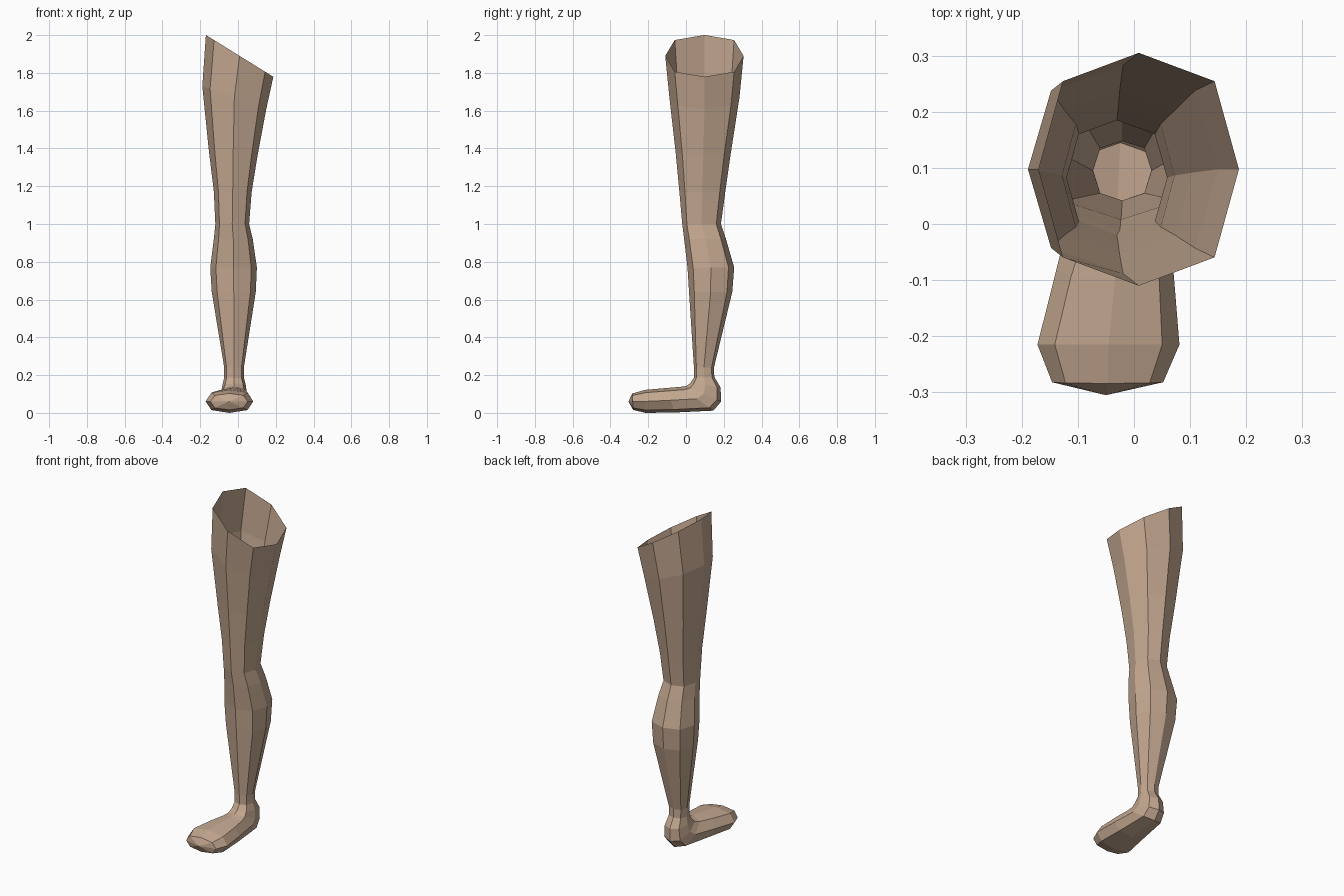
import bpy, bmesh, math
from mathutils import Vector

SIDES = 8
# Rings from thigh to toe: front (y, z), back (y, z), left x, right x
RINGS = [
    (-0.11, 1.89, 0.305, 1.89, -0.17, 0.187),   # thigh opening
    (-0.088, 1.67, 0.283, 1.67, -0.189, 0.150),
    (-0.055, 1.38, 0.238, 1.38, -0.155, 0.104),
    (-0.035, 1.17, 0.208, 1.17, -0.128, 0.072),
    (-0.02, 1.00, 0.185, 1.00, -0.120, 0.059),  # knee
    (-0.01, 0.92, 0.212, 0.92, -0.128, 0.078),
    (0.008, 0.77, 0.255, 0.77, -0.147, 0.100),  # calf
    (0.016, 0.64, 0.245, 0.64, -0.139, 0.094),
    (0.042, 0.24, 0.148, 0.24, -0.073, 0.031),  # ankle
    (0.042, 0.185, 0.150, 0.19, -0.073, 0.031),
    (0.02, 0.155, 0.183, 0.135, -0.083, 0.042),
    (0.00, 0.142, 0.186, 0.06, -0.092, 0.047),  # heel
    (-0.03, 0.138, 0.145, 0.012, -0.104, 0.055),
    (-0.10, 0.132, -0.06, 0.002, -0.138, 0.070),
    (-0.215, 0.122, -0.215, 0.00, -0.172, 0.081),  # ball of foot
    (-0.284, 0.103, -0.280, 0.016, -0.146, 0.052),  # toes
]


def add_ring(bm, fy, fz, by, bz, x0, x1):
    """Octagon with corners on its axes, slanted sideways in the thigh."""
    mid = Vector(((x0 + x1) / 2, (fy + by) / 2, (fz + bz) / 2))
    back = Vector((0, (by - fy) / 2, (bz - fz) / 2))
    side = Vector(((x1 - x0) / 2, 0, 0))
    slant = 0.62 * max(0, (mid.z - 1.0) / 0.89) ** 2
    verts = []
    for i in range(SIDES):
        a = 2 * math.pi * i / SIDES
        k = 1.07 if i % 2 else 1.0
        p = mid + k * (side * math.cos(a) + back * math.sin(a))
        p.z -= slant * (p.x - mid.x)
        verts.append(bm.verts.new(p))
    return verts


# Leg and foot as one open-topped loft
bm = bmesh.new()
rings = [add_ring(bm, *r) for r in RINGS]
for a, b in zip(rings, rings[1:]):
    for i in range(SIDES):
        j = (i + 1) % SIDES
        bm.faces.new((a[i], b[i], b[j], a[j]))

# Toe cap
tip = bm.verts.new((-0.05, -0.305, 0.06))
for i in range(SIDES):
    bm.faces.new((rings[-1][i], tip, rings[-1][(i + 1) % SIDES]))
bmesh.ops.recalc_face_normals(bm, faces=bm.faces)

mesh = bpy.data.meshes.new("leg")
bm.to_mesh(mesh)
bm.free()
leg = bpy.data.objects.new("leg", mesh)
bpy.context.collection.objects.link(leg)

skin = bpy.data.materials.new("skin")
skin.diffuse_color = (0.55, 0.39, 0.28, 1)
mesh.materials.append(skin)
